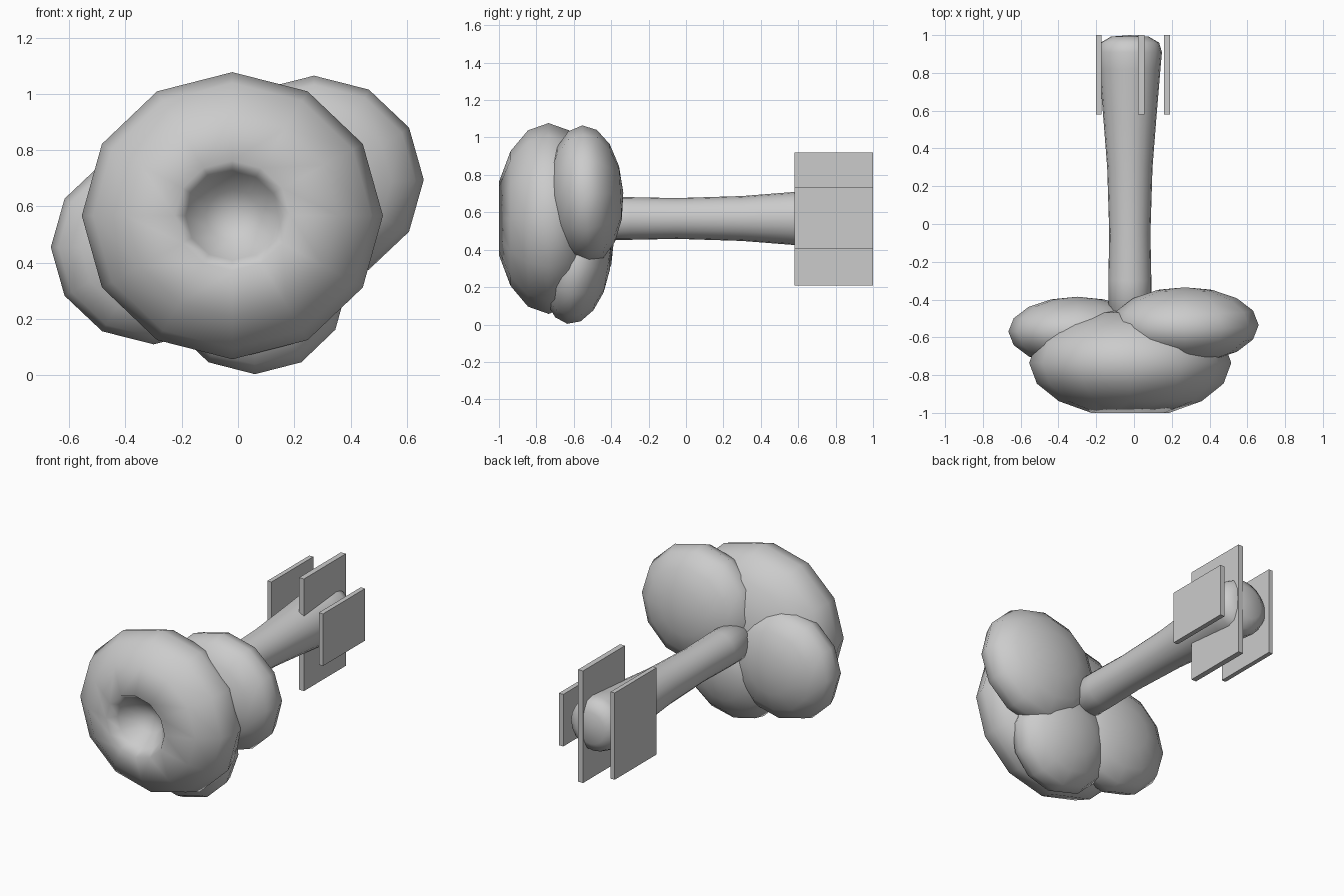
import bpy, bmesh
from math import sin, cos, pi, radians

old = bpy.data.objects.get("Cube")
if old:
    bpy.data.objects.remove(old, do_unlink=True)

grey = bpy.data.materials.new("plain_grey")
grey.use_nodes = True
colour = (0.6, 0.6, 0.6, 1)
grey.diffuse_color = colour
grey.node_tree.nodes["Principled BSDF"].inputs["Base Color"].default_value = colour


def finish(name, bm, smooth):
    bmesh.ops.recalc_face_normals(bm, faces=bm.faces)
    for f in bm.faces:
        f.smooth = smooth
    mesh = bpy.data.meshes.new(name)
    bm.to_mesh(mesh)
    bm.free()
    mesh.materials.append(grey)
    obj = bpy.data.objects.new(name, mesh)
    bpy.context.collection.objects.link(obj)
    return obj


def lathe(name, profile, sides, cx, cz, sx=1, sz=1):
    """Turn (radius, y) points about an axis along y; end points lie on the axis."""
    bm = bmesh.new()
    rings = []
    for r, y in profile:
        count = sides if r > 0 else 1
        rings.append([bm.verts.new((cx + sx * r * cos(2 * pi * i / sides), y,
                                    cz + sz * r * sin(2 * pi * i / sides)))
                      for i in range(count)])
    for a, b in zip(rings, rings[1:]):
        for i in range(sides):
            j = (i + 1) % sides
            quad = [a[i % len(a)], a[j % len(a)], b[j % len(b)], b[i % len(b)]]
            bm.faces.new(list(dict.fromkeys(quad)))
    return finish(name, bm, True)


def lobe(name, centre, radii, tilt):
    bm = bmesh.new()
    bmesh.ops.create_uvsphere(bm, u_segments=12, v_segments=8, radius=1)
    for v in bm.verts:
        x, y, z = v.co
        v.co = (x * radii[0], -z * radii[1], y * radii[2])
    obj = finish(name, bm, True)
    obj.location = centre
    obj.rotation_euler.x = radians(tilt)


def plate(name, x0, x1, z0, z1):
    bm = bmesh.new()
    bmesh.ops.create_cube(bm, size=1)
    for v in bm.verts:
        v.co = (x1 if v.co.x > 0 else x0,
                1.0 if v.co.y > 0 else 0.58,
                z1 if v.co.z > 0 else z0)
    finish(name, bm, False)


# Large front lobe: a flattened ball with its front pole pushed into a crater
ball = [(sin(pi * k / 8), -0.735 + 0.287 * cos(pi * k / 8)) for k in range(1, 8)]
crater = [(0.31, -0.94), (0.18, -0.86), (0, -0.82)]
lathe("front_lobe", [(0, -0.448)] + ball + crater, 12, -0.02, 0.567, 0.535, 0.51)

# Three smaller lobes behind it
lobe("upper_left_lobe", (0.27, -0.535, 0.695), (0.39, 0.2, 0.37), 3)
lobe("right_lobe", (-0.30, -0.57, 0.455), (0.365, 0.185, 0.345), 0)
lobe("lower_lobe", (0.06, -0.585, 0.32), (0.33, 0.18, 0.32), -9)

# Flaring shaft with a rounded end
lathe("shaft", [(0, -0.55), (0.114, -0.5), (0.114, -0.3), (0.109, -0.05), (0.12, 0.3),
                (0.142, 0.58), (0.162, 0.82), (0.17, 0.91), (0.155, 0.96),
                (0.1, 0.992), (0, 1.0)], 20, -0.022, 0.567)

# Upright tail plates
plate("right_plate", -0.20, -0.172, 0.29, 0.84)
plate("middle_plate", 0.022, 0.056, 0.21, 0.92)
plate("left_plate", 0.16, 0.19, 0.405, 0.735)
